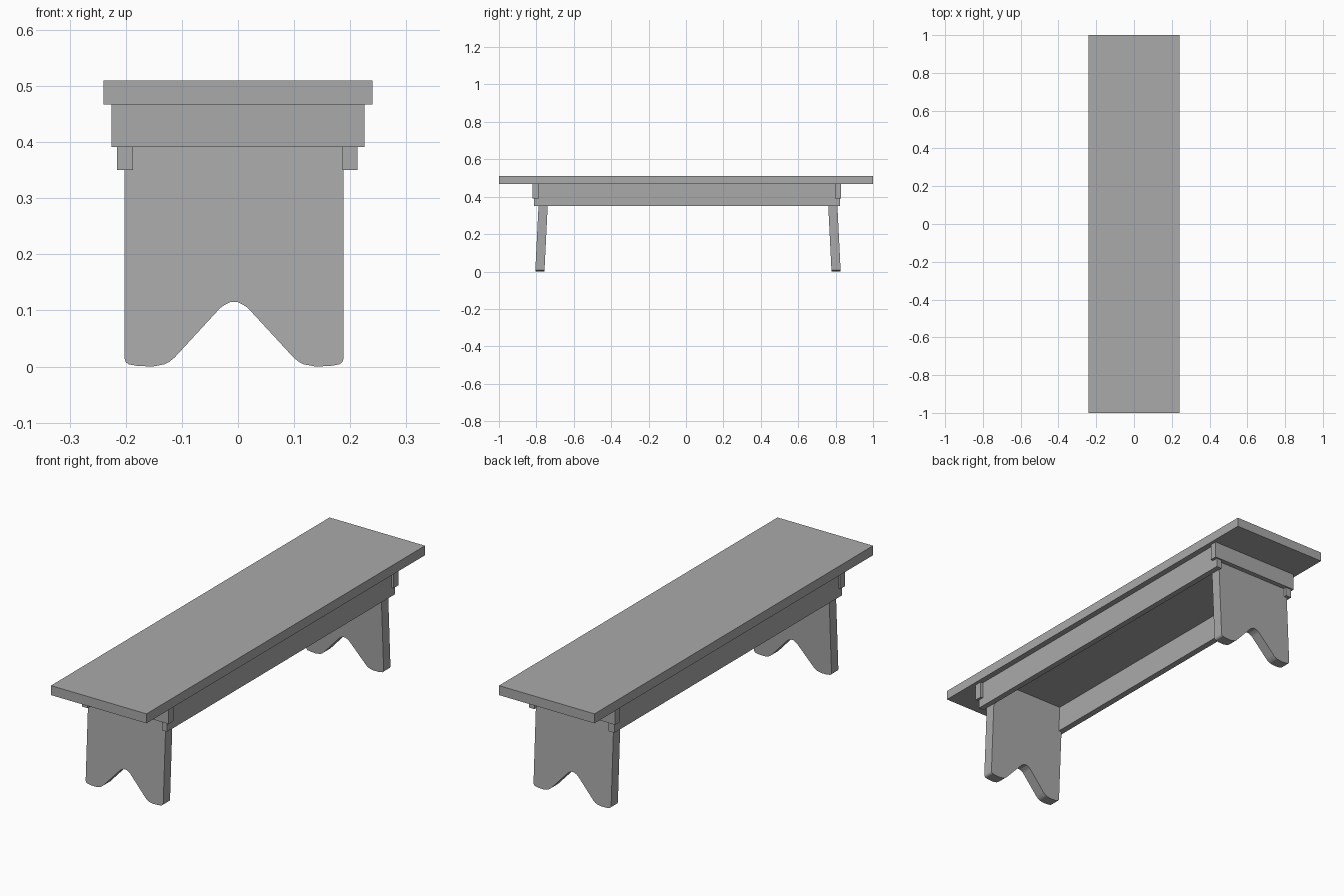
import bpy, bmesh

if "Cube" in bpy.data.objects:
    bpy.data.objects.remove(bpy.data.objects["Cube"])

wood = bpy.data.materials.new("plain grey")
wood.diffuse_color = (0.4, 0.4, 0.4, 1)
wood.use_nodes = True
wood.node_tree.nodes["Principled BSDF"].inputs["Base Color"].default_value = wood.diffuse_color


def prism(name, outline, place):
    """Solid between two copies of an outline; place(u, v, side) gives the point."""
    bm = bmesh.new()
    near, far = [[bm.verts.new(place(u, v, s)) for u, v in outline] for s in (0, 1)]
    bm.faces.new(near)
    bm.faces.new(far[::-1])
    n = len(outline)
    for i in range(n):
        j = (i + 1) % n
        bm.faces.new((near[j], near[i], far[i], far[j]))
    bmesh.ops.recalc_face_normals(bm, faces=bm.faces)
    mesh = bpy.data.meshes.new(name)
    bm.to_mesh(mesh)
    bm.free()
    mesh.materials.append(wood)
    obj = bpy.data.objects.new(name, mesh)
    bpy.context.collection.objects.link(obj)
    return obj


def board(name, x, y, z):
    outline = [(x[0], z[0]), (x[1], z[0]), (x[1], z[1]), (x[0], z[1])]
    return prism(name, outline, lambda u, v, s: (u, y[s], v))


# Seat plank
board("seat", (-0.24, 0.24), (-1, 1), (0.467, 0.51))

# Cross cleats outside each leg
board("front_cleat", (-0.225, 0.225), (-0.82, -0.786), (0.391, 0.467))
board("back_cleat", (-0.225, 0.225), (0.796, 0.83), (0.391, 0.467))

# Long side rails
board("left_rail", (-0.216, -0.187), (-0.813, 0.823), (0.35, 0.467))
board("right_rail", (0.186, 0.213), (-0.813, 0.823), (0.35, 0.467))

# Leg boards: rounded feet and a pointed notch, mirrored about the leg centre
half = [(0.195, 0.467), (0.195, 0.014), (0.193, 0.008), (0.188, 0.004),
        (0.172, 0.001), (0.145, 0), (0.124, 0.004), (0.116, 0.008),
        (0.106, 0.016), (0.025, 0.104), (0.018, 0.109), (0.006, 0.115)]
centre = -0.007
leg = [(centre + u, v) for u, v in half] + [(centre - u, v) for u, v in half[::-1]]


def leaning_leg(name, foot, lean):
    prism(name, leg, lambda u, v, s: (u, foot[s] + lean * v, v))


leaning_leg("front_leg", (-0.806, -0.757), 0.05)
leaning_leg("back_leg", (0.778, 0.827), -0.05)
